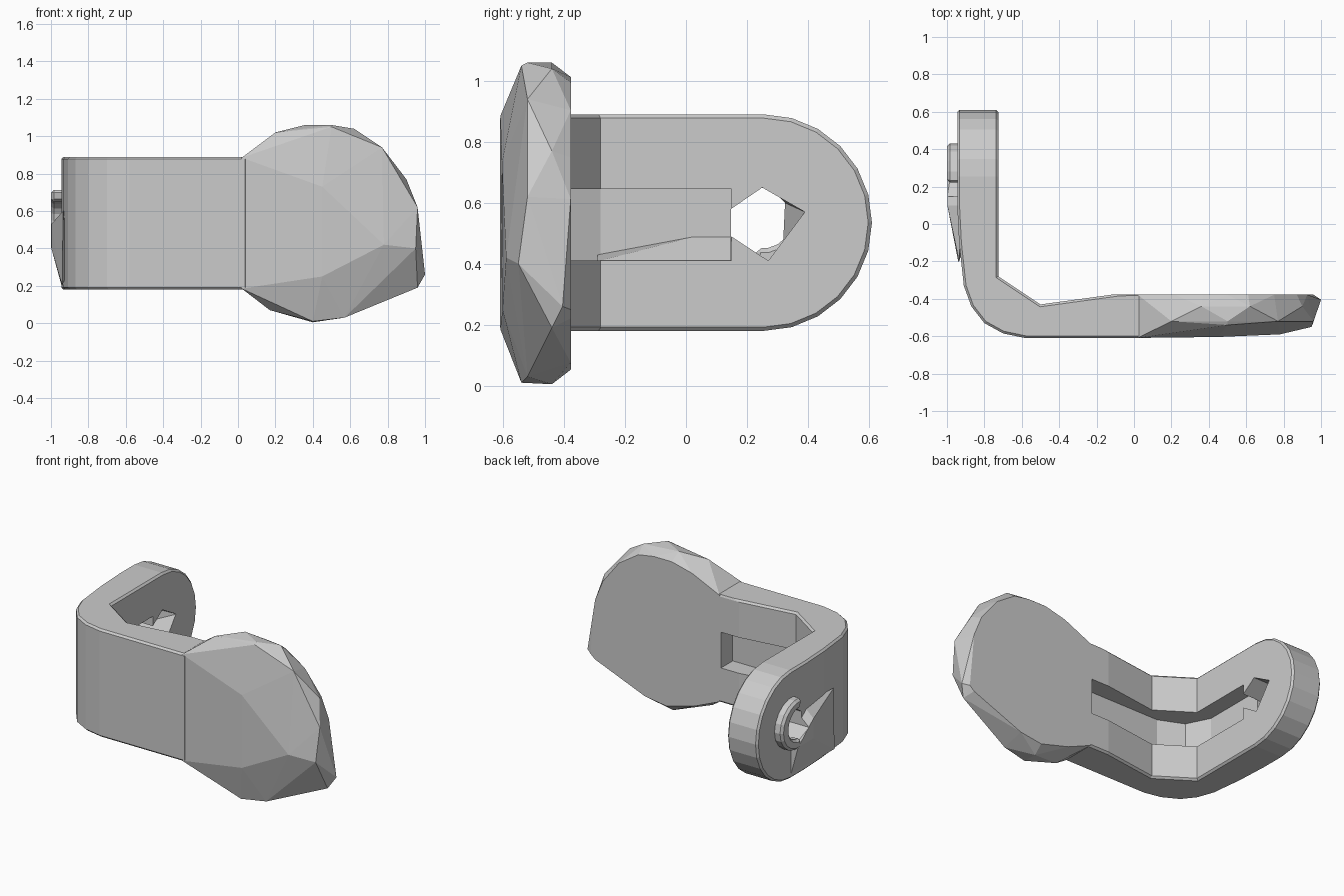
import bpy, bmesh
from math import cos, sin, pi, radians

cube = bpy.data.objects.get("Cube")
if cube:
    bpy.data.objects.remove(cube, do_unlink=True)


def to_object(name, bm):
    bmesh.ops.recalc_face_normals(bm, faces=bm.faces)
    mesh = bpy.data.meshes.new(name)
    bm.to_mesh(mesh)
    bm.free()
    obj = bpy.data.objects.new(name, mesh)
    bpy.context.collection.objects.link(obj)
    return obj


def prism(name, outline, place, start, end):
    """Extrude a 2D outline; place(u, v, w) maps it into space."""
    bm = bmesh.new()
    rings = [[bm.verts.new(place(u, v, w)) for u, v in outline] for w in (start, end)]
    bm.faces.new(rings[0])
    bm.faces.new(rings[1])
    n = len(outline)
    for i in range(n):
        j = (i + 1) % n
        bm.faces.new((rings[0][i], rings[0][j], rings[1][j], rings[1][i]))
    return to_object(name, bm)


def hull(name, points):
    bm = bmesh.new()
    verts = [bm.verts.new(p) for p in points]
    result = bmesh.ops.convex_hull(bm, input=verts)
    loose = [v for v in bm.verts if not v.link_faces]
    bmesh.ops.delete(bm, geom=loose, context='VERTS')
    bmesh.ops.dissolve_limit(bm, angle_limit=radians(1), verts=bm.verts, edges=bm.edges)
    return to_object(name, bm)


def boolean(obj, cutter, operation='DIFFERENCE'):
    mod = obj.modifiers.new(operation.title(), 'BOOLEAN')
    mod.object = cutter
    mod.operation = operation
    mod.solver = 'EXACT'
    cutter.hide_render = True
    cutter.hide_set(True)


def upright(u, v, w):
    return (u, v, w)


def sideways(u, v, w):
    return (w, u, v)


# Bent bar: plan profile trimmed to a rounded arm end
outer = [(0.05, -0.61), (-0.58, -0.61), (-0.7, -0.585), (-0.8, -0.53), (-0.87, -0.44),
         (-0.91, -0.33), (-0.935, -0.1), (-0.945, 0.1), (-0.945, 0.7)]
inner = [(-0.725, 0.7), (-0.725, -0.28), (-0.5, -0.43), (-0.12, -0.378), (0.05, -0.378)]
bar = prism("bent_bar", outer + inner, upright, 0.18, 0.89)

mid_z, radius = 0.535, 0.355
arc = [(0.255 + radius * cos(a), mid_z + radius * sin(a))
       for a in (-pi / 2 + pi * i / 12 for i in range(13))]
trim = prism("arm_end_trim", [(-0.8, mid_z + radius), (-0.8, mid_z - radius)] + arc,
             sideways, -1.2, 0.3)
boolean(bar, trim, 'INTERSECT')
bevel = bar.modifiers.new("Edge", 'BEVEL')
bevel.width = 0.014
bevel.limit_method = 'ANGLE'
bevel.angle_limit = radians(60)

# Channel between the two rails
channel = prism("channel_cutter",
                [(0.01, -0.3), (0.01, -0.5), (-0.6, -0.5), (-0.76, -0.43), (-0.835, -0.28),
                 (-0.835, 0.15), (-0.6, 0.15), (-0.6, -0.3)], upright, 0.41, 0.645)
boolean(bar, channel)

# Slot through the arm, narrowing towards the outside
slot_in = [(0.148, 0.49), (0.148, 0.58), (0.25, 0.65), (0.39, 0.57), (0.27, 0.41)]
slot_out = [(0.148, 0.49), (0.148, 0.58), (0.25, 0.65), (0.28, 0.62), (0.27, 0.41)]
slot = hull("slot_cutter", [(-0.72, y, z) for y, z in slot_in]
            + [(-0.945, y, z) for y, z in slot_out]
            + [(x, y, z) for x in (-0.6, -1.1) for y, z in (slot_in if x > -0.7 else slot_out)])
boolean(bar, slot)

# Sloped fillet along the lower rail
hull("lower_rail_slope",
     [(-0.73, y, 0.408) for y in (-0.29, 0.148)]
     + [(-0.84, y, 0.4) for y in (-0.29, 0.148)]
     + [(-0.837, -0.29, 0.43), (-0.837, 0.03, 0.49), (-0.837, 0.148, 0.49)])

# Raised C-shaped lip on the outside of the arm
steps = [radians(-100 + 20 * i) for i in range(11)]
lip_outline = ([(0.25 + 0.18 * cos(a), 0.55 + 0.165 * sin(a)) for a in steps]
               + [(0.25 + 0.1 * cos(a), 0.55 + 0.1 * sin(a)) for a in reversed(steps)])
lip = prism("outer_lip", lip_outline, sideways, -1.0, -0.93)
lip_bevel = lip.modifiers.new("Edge", 'BEVEL')
lip_bevel.width = 0.015
lip_bevel.limit_method = 'ANGLE'
lip_bevel.angle_limit = radians(60)

# Tapered ramp running from the lip to the lower edge
ramp = hull("outer_ramp",
            [(-0.998, 0.1, 0.4), (-0.998, 0.26, 0.4), (-0.998, 0.1, 0.53),
             (-0.943, 0.26, 0.2), (-0.94, -0.2, 0.2), (-0.935, -0.2, 0.6),
             (-0.92, 0.26, 0.42), (-0.92, 0.1, 0.6), (-0.9, -0.1, 0.3)])
boolean(ramp, slot)

# Faceted pad: flat back, full rim and a shallow crowned front
rim = [(0.17, 0.07), (0.4, 0.005), (0.57, 0.03), (0.96, 0.19), (0.96, 0.62), (0.9, 0.77),
       (0.77, 0.94), (0.62, 1.04), (0.5, 1.06), (0.36, 1.06), (0.2, 1.02)]
points = [(x, y, z) for x in (0.02,) for y in (-0.609, -0.378) for z in (0.185, 0.885)]
for i, (x, z) in enumerate(rim):
    points.append((0.48 + (x - 0.48) * 0.93, -0.378, mid_z + (z - mid_z) * 0.91))
    points.append((x, -0.44 if i % 2 else -0.52, z))
points += [(1.0, -0.405, 0.26), (0.96, -0.378, 0.25), (0.95, -0.55, 0.4),
           (0.4, -0.54, 0.01), (0.5, -0.54, 1.05),
           (0.45, -0.604, 0.73), (0.78, -0.59, 0.42), (0.45, -0.602, 0.25)]
hull("faceted_pad", points)
